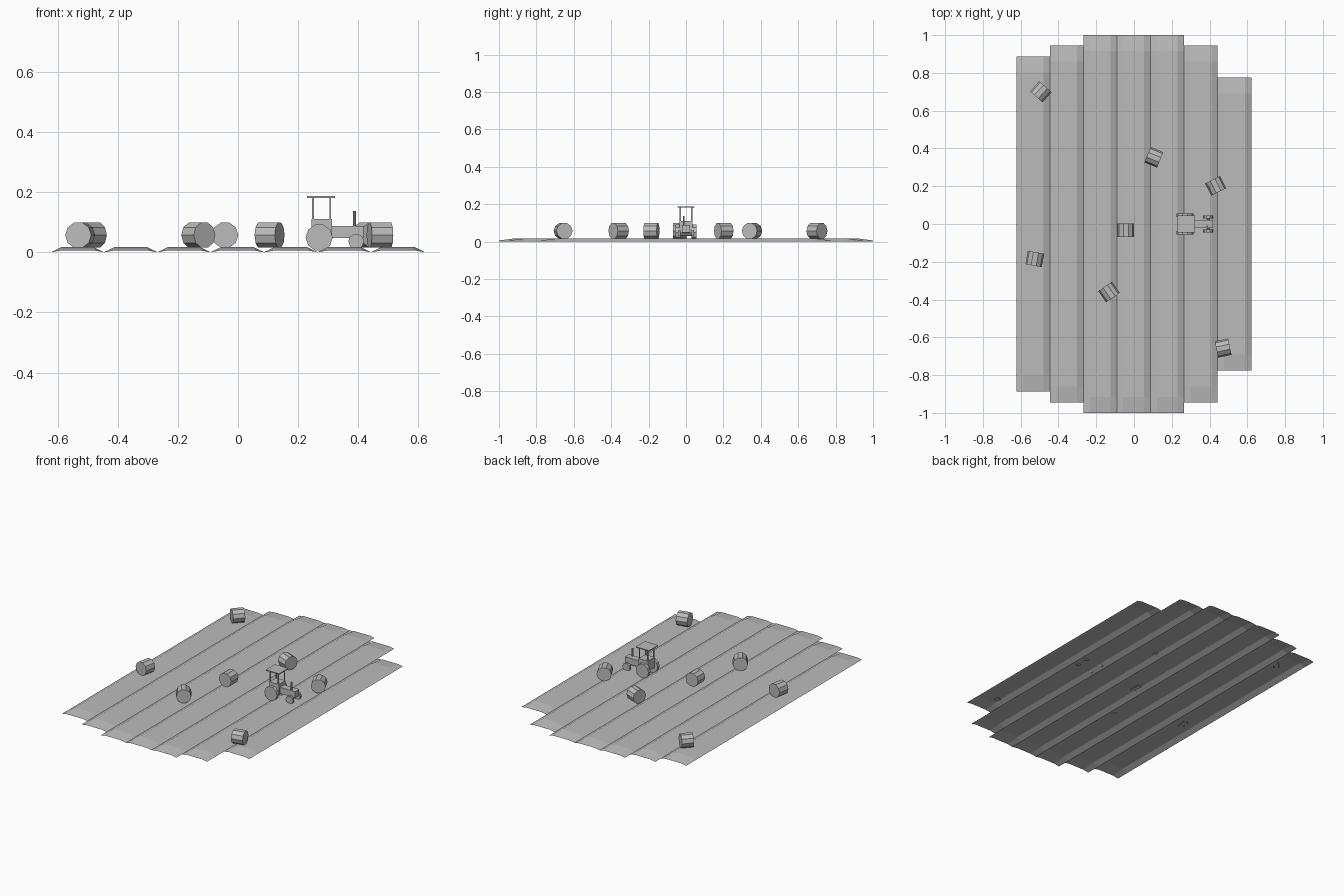
import bpy, bmesh, math
from mathutils import Matrix

if "Cube" in bpy.data.objects:
    bpy.data.objects.remove(bpy.data.objects["Cube"])

grey = bpy.data.materials.new("plain_grey")
grey.diffuse_color = (0.5, 0.5, 0.5, 1)
grey.use_nodes = True
grey.node_tree.nodes["Principled BSDF"].inputs["Base Color"].default_value = grey.diffuse_color


def add_object(name, bm):
    mesh = bpy.data.meshes.new(name)
    bm.normal_update()
    bm.to_mesh(mesh)
    bm.free()
    mesh.materials.append(grey)
    ob = bpy.data.objects.new(name, mesh)
    bpy.context.collection.objects.link(ob)
    return ob


def box(name, x0, x1, y0, y1, z0, z1):
    bm = bmesh.new()
    m = Matrix.Translation(((x0 + x1) / 2, (y0 + y1) / 2, (z0 + z1) / 2))
    m = m @ Matrix.Diagonal((x1 - x0, y1 - y0, z1 - z0, 1))
    bmesh.ops.create_cube(bm, size=1, matrix=m)
    return add_object(name, bm)


def drum(name, loc, radius, length, angle=90, sides=10, upright=False):
    """Faceted cylinder lying along the heading 'angle', or upright."""
    bm = bmesh.new()
    m = Matrix.Translation(loc)
    if not upright:
        m = m @ Matrix.Rotation(math.radians(angle), 4, 'Z') @ Matrix.Rotation(math.pi / 2, 4, 'Y')
    bmesh.ops.create_cone(bm, cap_ends=True, segments=sides, radius1=radius,
                          radius2=radius, depth=length, matrix=m)
    return add_object(name, bm)


# Field: seven open, raised strips with tapering ends
edges = [-0.622, -0.445, -0.268, -0.091, 0.087, 0.265, 0.443, 0.622]
half_lengths = [0.887, 0.945, 1.0, 1.0, 1.0, 0.945, 0.775]
for i, half in enumerate(half_lengths):
    x0, x1 = edges[i], edges[i + 1]
    bm = bmesh.new()
    rows = []
    for y, h in ((-half, 0.006), (-half + 0.085, 0.017), (half - 0.085, 0.017), (half, 0.006)):
        rows.append([bm.verts.new(p) for p in
                     ((x0, y, 0), (x0 + 0.034, y, h), (x1 - 0.034, y, h), (x1, y, 0))])
    for a, b in zip(rows, rows[1:]):
        for k in range(3):
            bm.faces.new((a[k], a[k + 1], b[k + 1], b[k]))
    add_object(f"field_strip_{i + 1}", bm)

# Hay bales: x, y, heading of the axis
bales = [(-0.493, 0.70, 48), (0.105, 0.353, -22), (0.432, 0.202, -63), (-0.043, -0.033, 90),
         (-0.525, -0.185, 80), (-0.132, -0.36, -55), (0.472, -0.657, 12)]
for i, (x, y, angle) in enumerate(bales):
    drum(f"hay_bale_{i + 1}", (x, y, 0.057), 0.044, 0.072, angle)

# Tractor body, facing +x
box("cab_base", 0.245, 0.312, -0.034, 0.034, 0.045, 0.11)
box("hood", 0.312, 0.418, -0.021, 0.021, 0.048, 0.088)
box("roof", 0.229, 0.323, -0.046, 0.046, 0.181, 0.187)
drum("exhaust", (0.387, -0.012, 0.112), 0.005, 0.052, sides=8, upright=True)
drum("front_axle", (0.393, 0, 0.036), 0.006, 0.07, sides=8)
drum("rear_axle", (0.27, 0, 0.05), 0.008, 0.08, sides=8)

# Parts on both sides of the tractor
for side, s in (("left", 1), ("right", -1)):
    drum(f"rear_wheel_{side}", (0.27, s * 0.046, 0.049), 0.045, 0.02)
    drum(f"front_wheel_{side}", (0.393, s * 0.037, 0.036), 0.026, 0.014)
    for end, x in (("rear", 0.249), ("front", 0.307)):
        y = s * 0.031
        box(f"{end}_post_{side}", x - 0.003, x + 0.003, y - 0.003, y + 0.003, 0.108, 0.183)
